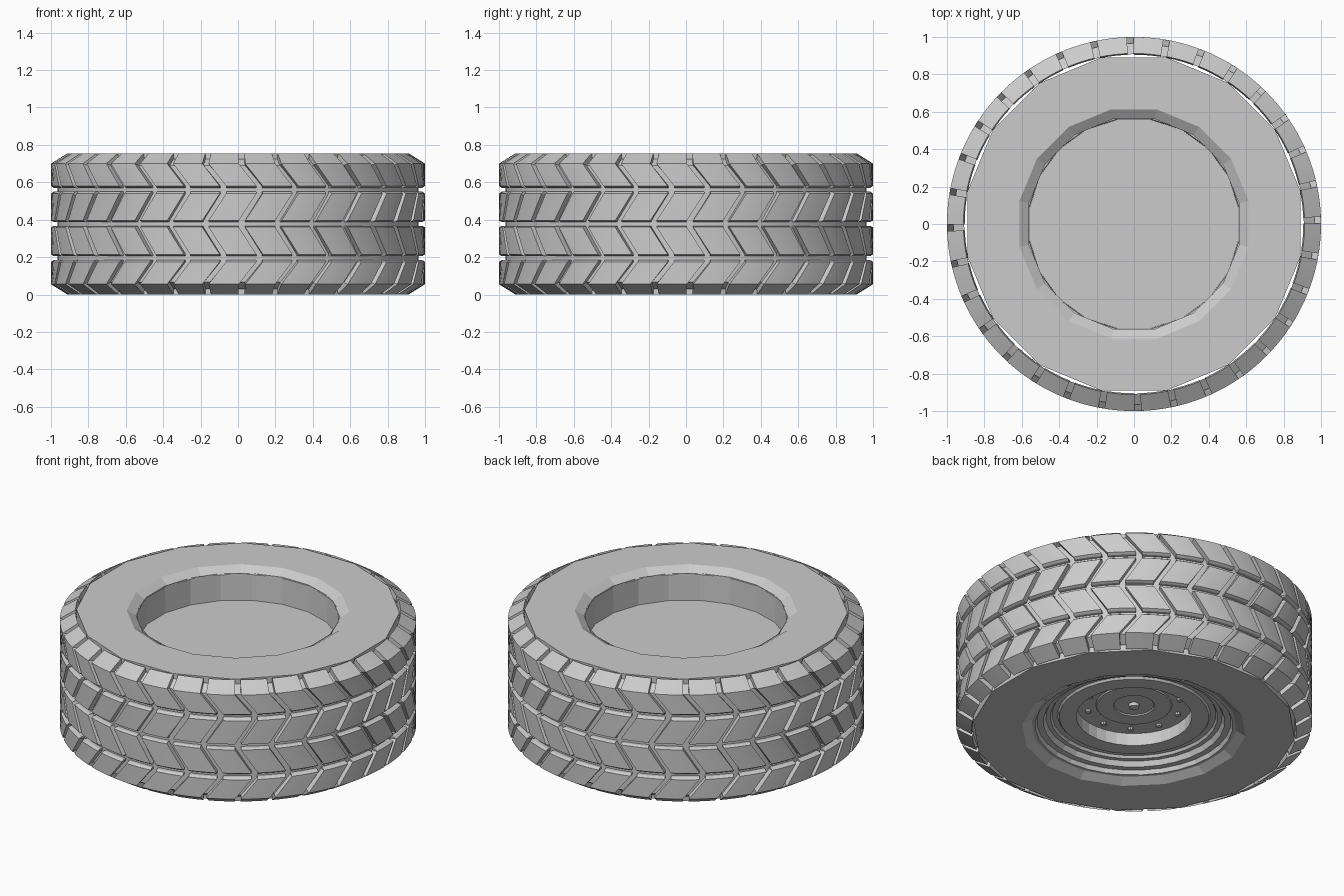
import bpy, bmesh, math

if "Cube" in bpy.data.objects:
    bpy.data.objects.remove(bpy.data.objects["Cube"])

H = 0.755
PITCH = math.tau / 32
START = math.radians(-88.8)
SLOT = 0.017          # half width of a tread slot (radians)
SLANT = 0.095         # sideways lean of the slots


def finish(name, bm, smooth=None):
    bmesh.ops.recalc_face_normals(bm, faces=bm.faces)
    me = bpy.data.meshes.new(name)
    bm.to_mesh(me)
    bm.free()
    ob = bpy.data.objects.new(name, me)
    bpy.context.collection.objects.link(ob)
    if smooth:
        bpy.ops.object.select_all(action='DESELECT')
        ob.select_set(True)
        bpy.context.view_layer.objects.active = ob
        bpy.ops.object.shade_smooth_by_angle(angle=math.radians(smooth))
    return ob


def polar(r, a, z):
    return (r * math.cos(a), r * math.sin(a), z)


def lathe(name, profile, sides, offset=0.0, closed=False, smooth=None):
    bm = bmesh.new()
    rings = []
    for r, z in profile:
        if r == 0:
            rings.append([bm.verts.new((0, 0, z))] * sides)
        else:
            rings.append([bm.verts.new(polar(r, offset + math.tau * i / sides, z))
                          for i in range(sides)])
    pairs = list(zip(rings, rings[1:]))
    if closed:
        pairs.append((rings[-1], rings[0]))
    for a, b in pairs:
        for i in range(sides):
            j = (i + 1) % sides
            quad = list(dict.fromkeys((a[i], a[j], b[j], b[i])))
            bm.faces.new(quad)
    return finish(name, bm, smooth)


def tread_row(name, outline):
    """One ring of blocks; outline holds (outer r, outer z, inner r, inner z, lean)."""
    bm = bmesh.new()
    steps = 4
    n = len(outline)
    for k in range(32):
        a0 = START + k * PITCH + SLOT
        width = PITCH - 2 * SLOT
        outer, inner = [], []
        for s in range(steps + 1):
            a = a0 + width * s / steps
            outer.append([bm.verts.new(polar(p[0], a + p[4], p[1])) for p in outline])
            inner.append([bm.verts.new(polar(p[2], a + p[4], p[3])) for p in outline])
        for s in range(steps):
            for i in range(n - 1):
                bm.faces.new((outer[s][i], outer[s + 1][i], outer[s + 1][i + 1], outer[s][i + 1]))
            for e in (0, n - 1):
                bm.faces.new((outer[s][e], outer[s + 1][e], inner[s + 1][e], inner[s][e]))
        for s in (0, steps):
            for i in range(n - 1):
                bm.faces.new((outer[s][i], outer[s][i + 1], inner[s][i + 1], inner[s][i]))
    finish(name, bm, 20)


# Tread blocks: shoulder and centre rows, mirrored about mid height
B = 0.962
shoulder = [(0.912, H, 0.905, 0.725, 0), (1, 0.70, B, 0.69, 0),
            (1, 0.58, B, 0.58, SLANT), (0.985, 0.57, B, 0.57, SLANT)]
centre = [(0.985, 0.55, B, 0.55, SLANT), (1, 0.54, B, 0.54, SLANT),
          (1, 0.395, B, 0.395, 0), (0.985, 0.388, B, 0.388, 0)]
for side in ("upper", "lower"):
    for part, rows in (("shoulder", shoulder), ("centre", centre)):
        if side == "lower":
            rows = [(p[0], H - p[1], p[2], H - p[3], p[4]) for p in rows]
        tread_row(f"{side}_{part}_tread", rows)

# Tread carrier visible at the bottom of grooves and slots
lathe("tread_base", [(0.966, 0.066), (0.966, H - 0.066), (0.908, H - 0.03),
                     (0.908, 0.03)], 128, closed=True, smooth=20)

# Low-poly sidewalls and carcass
lathe("tyre_body", [(0.572, H - 0.035), (0.625, H), (0.907, H), (0.907, 0),
                    (0.63, 0), (0.572, 0.035)], 16, math.tau / 32)

# Plain inner side of the wheel: barrel and flat floor
lathe("wheel_barrel", [(0.57, H - 0.03), (0.565, 0.56), (0, 0.56)], 20, math.tau / 40)

# Stepped wheel face with a recessed hub
lathe("wheel_face", [(0.575, 0.03), (0.555, 0.03), (0.545, 0.055), (0.51, 0.055),
                     (0.495, 0.085), (0.47, 0.085), (0.46, 0.1), (0.43, 0.1), (0.42, 0.088),
                     (0.325, 0.088), (0.325, 0.165), (0.215, 0.165), (0.21, 0.158),
                     (0.115, 0.158), (0.11, 0.165), (0.03, 0.165), (0.028, 0.145),
                     (0, 0.14)], 32)

# Ring of wheel bolts
bm = bmesh.new()
for k in range(10):
    x, y, z = polar(0.265, math.tau * (k + 0.5) / 10, 0.16)
    geo = bmesh.ops.create_cone(bm, cap_ends=True, segments=8, radius1=0.015,
                                radius2=0.018, depth=0.018)
    bmesh.ops.translate(bm, verts=geo["verts"], vec=(x, y, z))
finish("wheel_bolts", bm)
